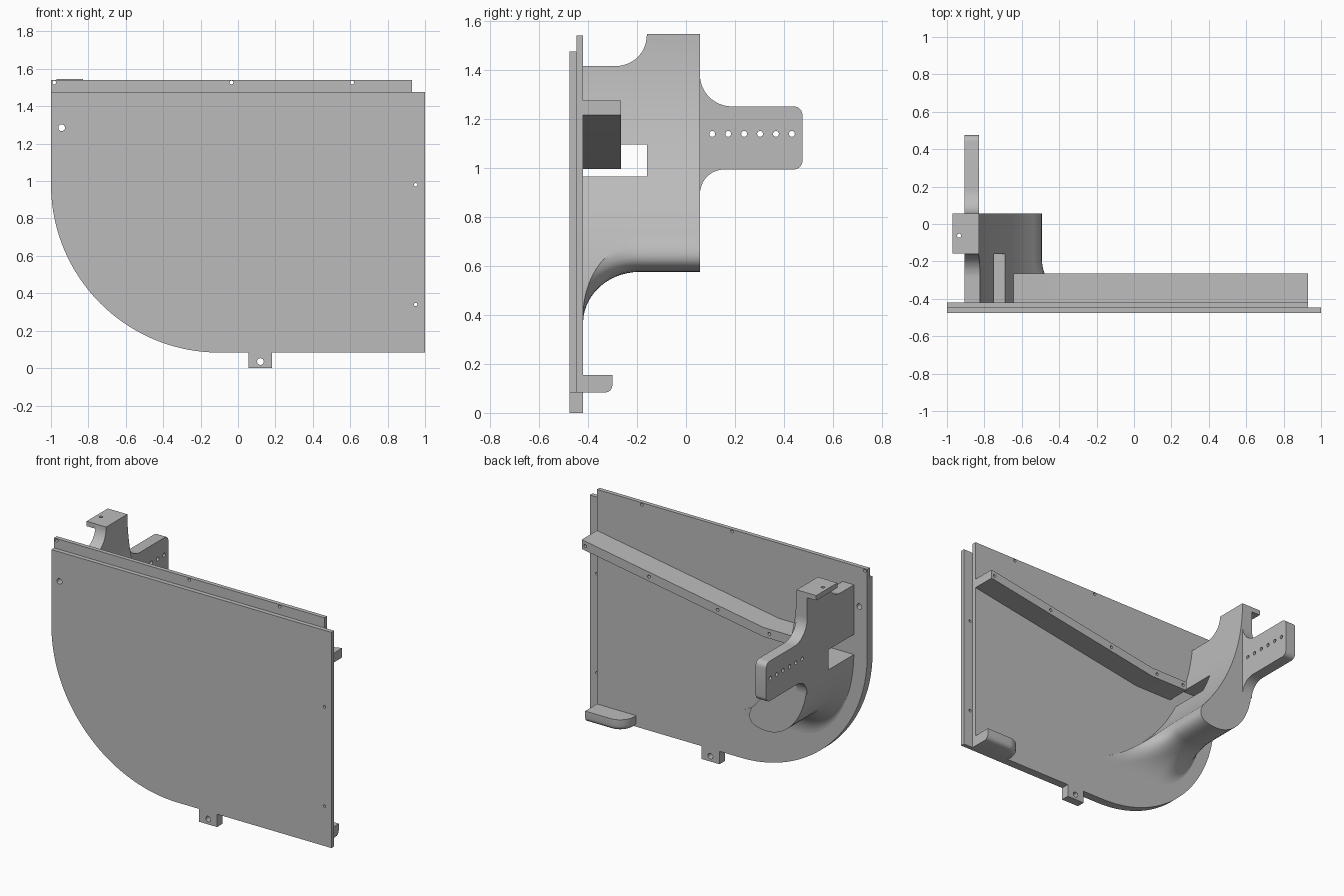
import bpy, bmesh
from math import sin, cos, pi, sqrt, radians
from mathutils import Vector

if "Cube" in bpy.data.objects:
    bpy.data.objects.remove(bpy.data.objects["Cube"])

grey = bpy.data.materials.new("plain_grey")
grey.use_nodes = True
COLOUR = (0.5, 0.5, 0.5, 1)
grey.diffuse_color = COLOUR
grey.node_tree.nodes["Principled BSDF"].inputs["Base Color"].default_value = COLOUR

# Axis -> placement of a 2D profile point (a, b) at depth d
PLACE = {"x": lambda a, b, d: (d, a, b),
         "y": lambda a, b, d: (a, d, b),
         "z": lambda a, b, d: (a, b, d)}


def loft(name, rings, smooth=False):
    """Closed solid through rings that have equal point counts."""
    bm = bmesh.new()
    rows = [[bm.verts.new(p) for p in ring] for ring in rings]
    n = len(rows[0])
    for low, high in zip(rows, rows[1:]):
        for i in range(n):
            j = (i + 1) % n
            bm.faces.new((low[i], low[j], high[j], high[i]))
    bm.faces.new(rows[0][::-1])
    bm.faces.new(rows[-1])
    bmesh.ops.recalc_face_normals(bm, faces=bm.faces)
    mesh = bpy.data.meshes.new(name)
    bm.to_mesh(mesh)
    bm.free()
    obj = bpy.data.objects.new(name, mesh)
    bpy.context.collection.objects.link(obj)
    mesh.materials.append(grey)
    return obj


def extrude(name, profile, axis, start, end):
    return loft(name, [[PLACE[axis](a, b, d) for a, b in profile] for d in (start, end)])


def box(name, x, y, z):
    return extrude(name, [(x[0], y[0]), (x[1], y[0]), (x[1], y[1]), (x[0], y[1])], "z", *z)


def arc(ca, cb, r, start, end, steps=12):
    angles = [radians(start + (end - start) * i / steps) for i in range(steps + 1)]
    return [(ca + r * cos(t), cb + r * sin(t)) for t in angles]


def activate(obj):
    bpy.ops.object.select_all(action="DESELECT")
    obj.select_set(True)
    bpy.context.view_layer.objects.active = obj


def cut(obj, cutters):
    for cutter in cutters:
        mod = obj.modifiers.new("cut", "BOOLEAN")
        mod.operation = "DIFFERENCE"
        mod.solver = "EXACT"
        mod.object = cutter
        activate(obj)
        bpy.ops.object.modifier_apply(modifier=mod.name)
        bpy.data.objects.remove(cutter)


def drill(obj, axis, centres, r, start, end):
    cut(obj, [extrude("drill", arc(a, b, r, 0, 337.5, 15), axis, start, end)
              for a, b in centres])


def smooth(obj):
    activate(obj)
    bpy.ops.object.shade_smooth_by_angle(angle=radians(30))


# Two stacked plates with one large rounded corner
FRONT, MID, BACK, BASE = -0.475, -0.447, -0.42, 0.083


def plate(name, right, top, y0, y1):
    profile = arc(-0.1, BASE + 0.9, 0.9, 180, 270, 40) + [(right, BASE), (right, top), (-1, top)]
    return extrude(name, profile, "y", y0, y1)


front_plate = plate("front_plate", 1, 1.475, FRONT, MID)
back_plate = plate("back_plate", 0.93, 1.54, MID, BACK)
top_holes = [(-0.983, 1.527), (-0.035, 1.527), (0.61, 1.527)]
drill(back_plate, "y", top_holes, 0.01, -0.5, -0.4)
drill(front_plate, "y", [(0.95, 0.98), (0.95, 0.34)], 0.009, -0.5, -0.4)
for sheet in (front_plate, back_plate):
    drill(sheet, "y", [(-0.943, 1.285)], 0.018, -0.5, -0.4)

# Bottom tab
tab = box("bottom_tab", (0.055, 0.183), (FRONT, BACK), (0, BASE))
drill(tab, "y", [(0.12, 0.035)], 0.018, -0.5, -0.4)

# Sloping rail with a level end
rail = extrude("sloping_rail", [(0.93, 1.215), (0.93, 1.275), (-0.37, 1.055), (-0.645, 1.055),
                                (-0.645, 0.995), (-0.37, 0.995)], "y", BACK, -0.265)
drill(rail, "y", [(0.905, 1.24), (0.45, 1.164), (-0.04, 1.081), (-0.41, 1.025), (-0.62, 1.025)],
      0.01, -0.4, -0.2)

# Foot with a rounded plan corner and a rounded lower edge
foot = extrude("foot", [(0.93, BACK), (0.93, -0.3)] + arc(0.75, -0.4, 0.1, 90, 180, 10)
               + [(0.65, BACK)], "z", BASE, 0.155)
bm = bmesh.new()
bm.from_mesh(foot.data)
rim = [e for e in bm.edges if all(v.co.z < 0.1 for v in e.verts)
       and not all(v.co.y < BACK + 0.001 for v in e.verts)
       and not all(v.co.x > 0.92 for v in e.verts)]
bmesh.ops.bevel(bm, geom=rim, offset=0.03, segments=4, profile=0.5, affect="EDGES")
bm.to_mesh(foot.data)
bm.free()

# Curved bracket body: sections lofted away from the plate
OUT, INNER, TOP, REAR = -0.905, -0.83, 1.545, 0.057


def inner_x(z):
    return 0.45 - sqrt(1.28 ** 2 - (TOP - z) ** 2)


def section(y):
    u = min(1, max(0, (-0.19 - y) / 0.23))
    low = 0.365 + 0.21 * sqrt(1 - u * u)
    t = (0.575 - low) / 0.21
    r = 0.12 - 0.09 * t
    left = -0.62 + 0.09 * t
    pts = [(OUT, TOP)]
    for i in range(25):
        z = TOP + (low + r - TOP) * i / 24
        pts.append((inner_x(z), z))
    # Rounded nose
    a = Vector(pts[-1])
    b, c = Vector((a.x + r / 2, low)), Vector((a.x - r, low))
    for i in range(1, 9):
        s = i / 8
        pts.append(tuple(a * (1 - s) ** 2 + b * 2 * s * (1 - s) + c * s * s))
    # Outer bend back up to the straight wall
    for i in range(17):
        w = pi / 2 * i / 16
        pts.append((left + (OUT - left) * sin(w), 0.98 + (low - 0.98) * cos(w)))
    return [(x, y, z) for x, z in pts]


depths = [-0.19 - 0.23 * cos(pi / 2 * i / 14) for i in range(15)] + [REAR]
body = loft("curved_bracket", [section(y) for y in depths])
cut(body, [
    extrude("top_trim", arc(-0.285, 1.54, 0.125, 270, 360) + [(-0.16, 1.7), (-0.6, 1.7),
                                                            (-0.6, 1.415)], "x", -1.2, 0.4),
    box("slot", (-1.2, 0.4), (-0.6, -0.16), (0.965, 1.095))])

# Top flange
flange = box("top_flange", (-0.97, OUT), (-0.158, REAR), (1.513, TOP))
drill(flange, "z", [(-0.935, -0.062)], 0.011, 1.4, 1.6)

# Adjustment arm with fillets into the bracket
END, LOW, HIGH, C = 0.475, 0.993, 1.25, 0.035
arm_profile = (arc(0.187, HIGH + 0.13, 0.13, 180, 270)
               + arc(END - C, HIGH - C, C, 90, 0, 6) + arc(END - C, LOW + C, C, 0, -90, 6)
               + arc(0.157, LOW - 0.1, 0.1, 90, 180))
arm = extrude("adjustment_arm", arm_profile, "x", OUT, INNER)
drill(arm, "x", [(0.107 + 0.065 * i, 1.138) for i in range(6)], 0.012, -1, -0.7)

for part in (front_plate, back_plate, tab, rail, foot, body, flange, arm):
    smooth(part)
